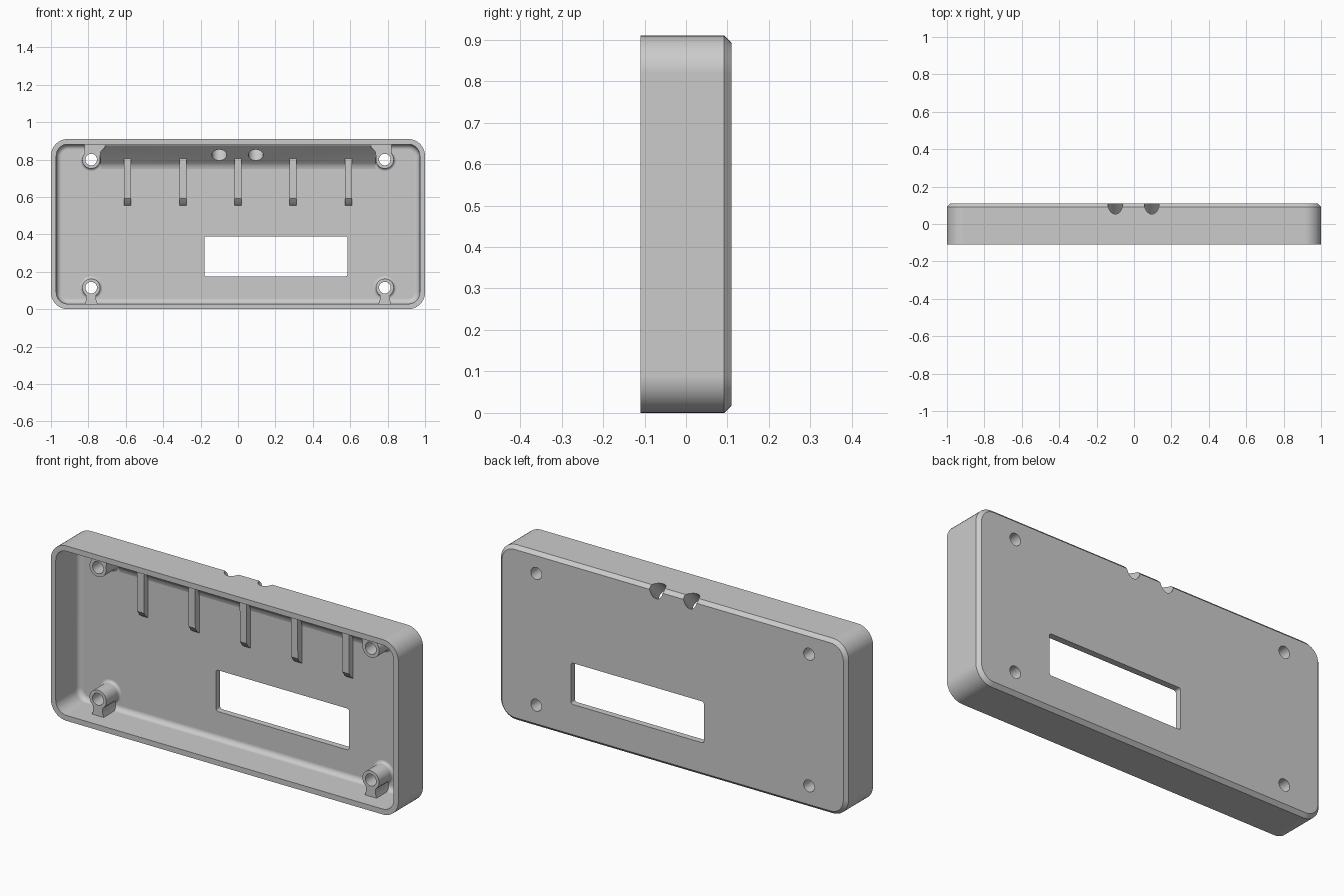
import bpy, bmesh, math
from mathutils import Matrix, Vector

if "Cube" in bpy.data.objects:
    bpy.data.objects.remove(bpy.data.objects["Cube"])

W, H, FRONT, BACK, FLOOR = 1.0, 0.91, -0.11, 0.11, 0.077
BOSS_FRONT = -0.03

grey = bpy.data.materials.new("light grey plastic")
grey.use_nodes = True
colour = (0.6, 0.6, 0.6, 1)
grey.diffuse_color = colour
grey.node_tree.nodes["Principled BSDF"].inputs["Base Color"].default_value = colour


def loft(name, rings):
    """Skin a closed solid through rings of equal point count."""
    bm = bmesh.new()
    loops = [[bm.verts.new(p) for p in ring] for ring in rings]
    n = len(loops[0])
    for a, b in zip(loops, loops[1:]):
        for i in range(n):
            j = (i + 1) % n
            bm.faces.new((a[i], a[j], b[j], b[i]))
    bm.faces.new(loops[0])
    bm.faces.new(loops[-1])
    bmesh.ops.recalc_face_normals(bm, faces=bm.faces)
    mesh = bpy.data.meshes.new(name)
    bm.to_mesh(mesh)
    bm.free()
    mesh.materials.append(grey)
    obj = bpy.data.objects.new(name, mesh)
    bpy.context.collection.objects.link(obj)
    return obj


def rounded_rect(x0, x1, z0, z1, r, y, steps=10):
    corners = ((x1 - r, z1 - r), (x0 + r, z1 - r), (x0 + r, z0 + r), (x1 - r, z0 + r))
    pts = []
    for q, (cx, cz) in enumerate(corners):
        for i in range(steps + 1):
            a = (q + i / steps) * math.pi / 2
            pts.append((cx + r * math.cos(a), y, cz + r * math.sin(a)))
    return pts


def case_ring(inset, y):
    return rounded_rect(-W + inset, W - inset, inset, H - inset, 0.09 - inset, y)


def circle(x, y, z, r, n=40):
    return [(x + r * math.cos(i * math.tau / n), y, z + r * math.sin(i * math.tau / n))
            for i in range(n)]


def along_x(name, profile, x0, x1):
    return loft(name, [[(x, y, z) for y, z in profile] for x in (x0, x1)])


def along_y(name, profile, y0, y1):
    return loft(name, [[(x, y, z) for x, z in profile] for y in (y0, y1)])


def combine(target, tool, operation="DIFFERENCE"):
    mod = target.modifiers.new("combine", "BOOLEAN")
    mod.operation, mod.solver, mod.object = operation, "EXACT", tool
    with bpy.context.temp_override(object=target, active_object=target):
        bpy.ops.object.modifier_apply(modifier=mod.name)


def discard(*tools):
    for tool in tools:
        bpy.data.objects.remove(tool)


parts = []

# Shell: chamfered tray hollowed by a cavity with a filleted floor
shell = loft("shell", [case_ring(0, FRONT), case_ring(0, 0.092), case_ring(0.018, BACK)])
fillet = 0.027
rings = [case_ring(0.027, FRONT - 0.1)]
for i in range(7):
    a = i / 6 * math.pi / 2
    rings.append(case_ring(0.03 + fillet * (1 - math.cos(a)),
                           FLOOR - fillet * (1 - math.sin(a))))
cavity = loft("cavity_cutter", rings)
window = loft("window_cutter", [rounded_rect(-0.18, 0.585, 0.175, 0.39, 0.012, y)
                                for y in (0, 0.2)])
combine(shell, cavity)
combine(shell, window)
discard(cavity, window)
parts.append(shell)

# Sloped block under the top wall
block = along_x("sloped_block", [(0.095, 0.75), (FLOOR, 0.75), (0.074, 0.763), (0.066, 0.781),
                                 (-0.018, 0.868), (-0.026, 0.873), (BOSS_FRONT, 0.88),
                                 (BOSS_FRONT, 0.895), (0.08, 0.895)], -0.735, 0.735)
parts.append(block)

# Two slanted cable holes through the block and the top back edge
axis = Vector((0, 1, 1))
turn = Vector((0, 1, 0)).rotation_difference(axis).to_matrix().to_4x4()
for x in (-0.1, 0.095):
    hole = loft("cable_cutter", [circle(0, y, 0, 0.04) for y in (-0.06, 0.3)])
    hole.data.transform(Matrix.Translation((x, 0.025, 0.825)) @ turn)
    combine(block, hole)
    combine(shell, hole)
    discard(hole)

# Screw bosses, each with a neck that ties it to the nearest wall
for side, s in (("left", 1), ("right", -1)):
    for level, z in (("upper", 0.8), ("lower", 0.115)):
        x = s * 0.785
        rings = [circle(x, 0.095, z, 0.062)]
        for i in range(6):
            a = i / 5 * math.pi / 2
            rings.append(circle(x, FLOOR - 0.014 * (1 - math.cos(a)), z,
                                0.062 - 0.014 * math.sin(a)))
        rings.append(circle(x, BOSS_FRONT, z, 0.048))
        boss = loft(f"{level}_{side}_boss", rings)
        if level == "upper":
            outline = [(0.036, 0), (0.036, 0.075), (0.045, 0.095), (-0.075, 0.095),
                       (-0.075, 0.065), (-0.052, 0.045), (-0.044, 0)]
        else:
            outline = [(0.027, 0), (0.027, -0.065), (0.038, -0.1),
                       (-0.038, -0.1), (-0.027, -0.065), (-0.027, 0)]
        neck = along_y("neck", [(x + s * dx, z + dz) for dx, dz in outline], BOSS_FRONT, 0.09)
        screw = loft("screw_cutter", [circle(x, y, z, 0.031) for y in (-0.2, 0.2)])
        combine(boss, neck, "UNION")
        combine(boss, screw)
        combine(shell, screw)
        discard(neck, screw)
        parts.append(boss)

# Five upright ribs on the floor, sloped at the foot
for i in range(5):
    x = (i - 2) * 0.295
    parts.append(along_x(f"rib_{i + 1}", [(0.095, 0.555), (FLOOR, 0.555), (0.06, 0.568),
                                          (0.043, 0.592), (0.041, 0.808), (0.095, 0.808)],
                         x - 0.019, x + 0.019))

# Smooth the curves, keep the edges crisp
for obj in parts:
    bpy.ops.object.select_all(action="DESELECT")
    obj.select_set(True)
    bpy.context.view_layer.objects.active = obj
    bpy.ops.object.shade_smooth_by_angle(angle=math.radians(30))
    obj.modifiers.new("even_shading", "WEIGHTED_NORMAL").keep_sharp = True
